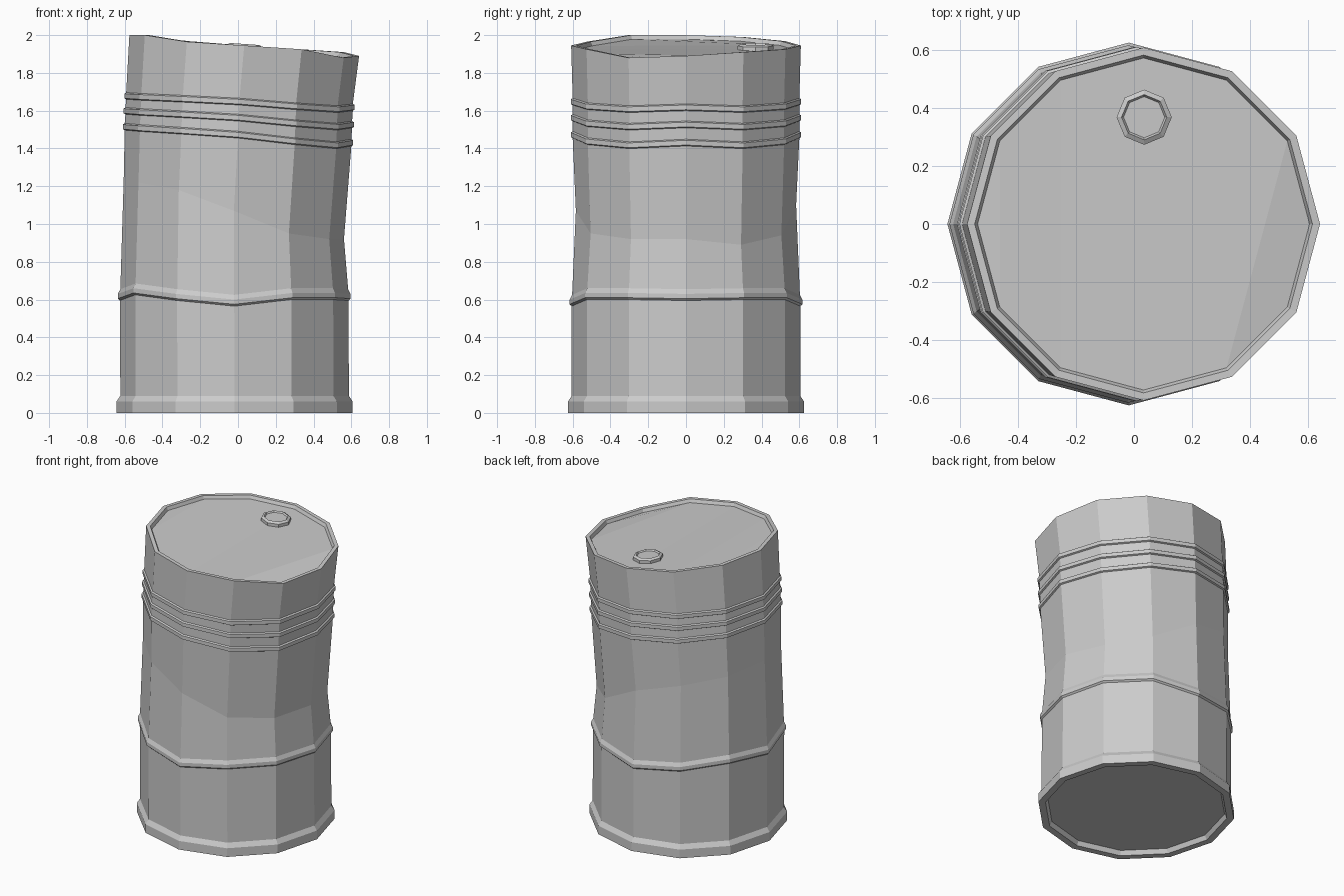
import bpy
import bmesh
from math import cos, sin, tau

cube = bpy.data.objects.get("Cube")
if cube:
    bpy.data.objects.remove(cube, do_unlink=True)

steel = bpy.data.materials.new("grey steel")
steel.use_nodes = True
GREY = (0.6, 0.6, 0.6, 1)
steel.diffuse_color = GREY
steel.node_tree.nodes["Principled BSDF"].inputs["Base Color"].default_value = GREY

SIDES = 12
FLAT = [0] * SIDES


def mirrored(half):
    """Heights from +x round to -x, repeated on the other side."""
    return half + half[-2:0:-1]


def ring(bm, radius, cx, z, heights, cy=0):
    n = len(heights)
    return [bm.verts.new((cx + radius * cos(tau * i / n),
                          cy + radius * sin(tau * i / n),
                          z + h)) for i, h in enumerate(heights)]


def loft(bm, rings):
    for low, high in zip(rings, rings[1:]):
        n = len(low)
        for i in range(n):
            j = (i + 1) % n
            bm.faces.new((low[i], low[j], high[j], high[i]))


def finish(bm, name):
    mesh = bpy.data.meshes.new(name)
    bm.normal_update()
    bm.to_mesh(mesh)
    bm.free()
    mesh.materials.append(steel)
    obj = bpy.data.objects.new(name, mesh)
    bpy.context.collection.objects.link(obj)
    return obj


# Height variation of each dented or tilted hoop
waist_bead = mirrored([0, .005, .005, -.03, 0, .03, 0])
tilt = mirrored([-.03, -.04, -.025, 0, .015, .025, .03])
crease = [.92, .89, .94, 1.1, 1.18, 1.22, 1.24, 1.22, 1.18, 1.07, .95, .92]
rim = [1.89, 1.91, 1.925, 1.945, 1.968, 1.99, 2, 2, 1.965, 1.945, 1.925, 1.88]

# Dented wall with recessed bottom, foot flange, beads and top rim
bm = bmesh.new()
base_x = -.018
rings = [ring(bm, r, base_x, z, FLAT) for r, z in
         ((.565, .03), (.58, 0), (.625, 0), (.625, .06), (.605, .09))]
base = rings[0]
for r, z in ((.605, .595), (.616, .605), (.616, .63), (.603, .655)):
    rings.append(ring(bm, r, base_x - .002, z, waist_bead))
rings.append(ring(bm, .583, -.022, 0, crease))
for z, cx, lean in ((1.455, 0, 1.4), (1.545, .004, 1.2), (1.63, .008, 1)):
    heights = [h * lean for h in tilt]
    for r, dz in ((.6, 0), (.61, .005), (.61, .03), (.6, .036)):
        rings.append(ring(bm, r, cx, z + dz, heights))
for r, dz in ((.608, 0), (.582, 0), (.572, -.022)):
    rings.append(ring(bm, r, .033, dz, rim))
loft(bm, rings)
bm.faces.new(base[::-1])

# Lid folded down on one side
lid = rings[-1]
for ids in ((5, 6, 7), (4, 5, 7, 8), (3, 4, 8, 9), (1, 2, 3, 9, 10),
            (0, 1, 10, 11)):
    bm.faces.new([lid[i] for i in ids])
finish(bm, "barrel_body")

# Octagonal filler cap following the slope of the lid
bm = bmesh.new()
cap = []
for r, z in ((.095, 1.915), (.095, 1.943), (.078, 1.953), (.071, 1.943)):
    slope = [-.07 * r * cos(tau * i / 8) for i in range(8)]
    cap.append(ring(bm, r, .035, z, slope, cy=.368))
loft(bm, cap)
bm.faces.new(cap[-1])
finish(bm, "filler_cap")
